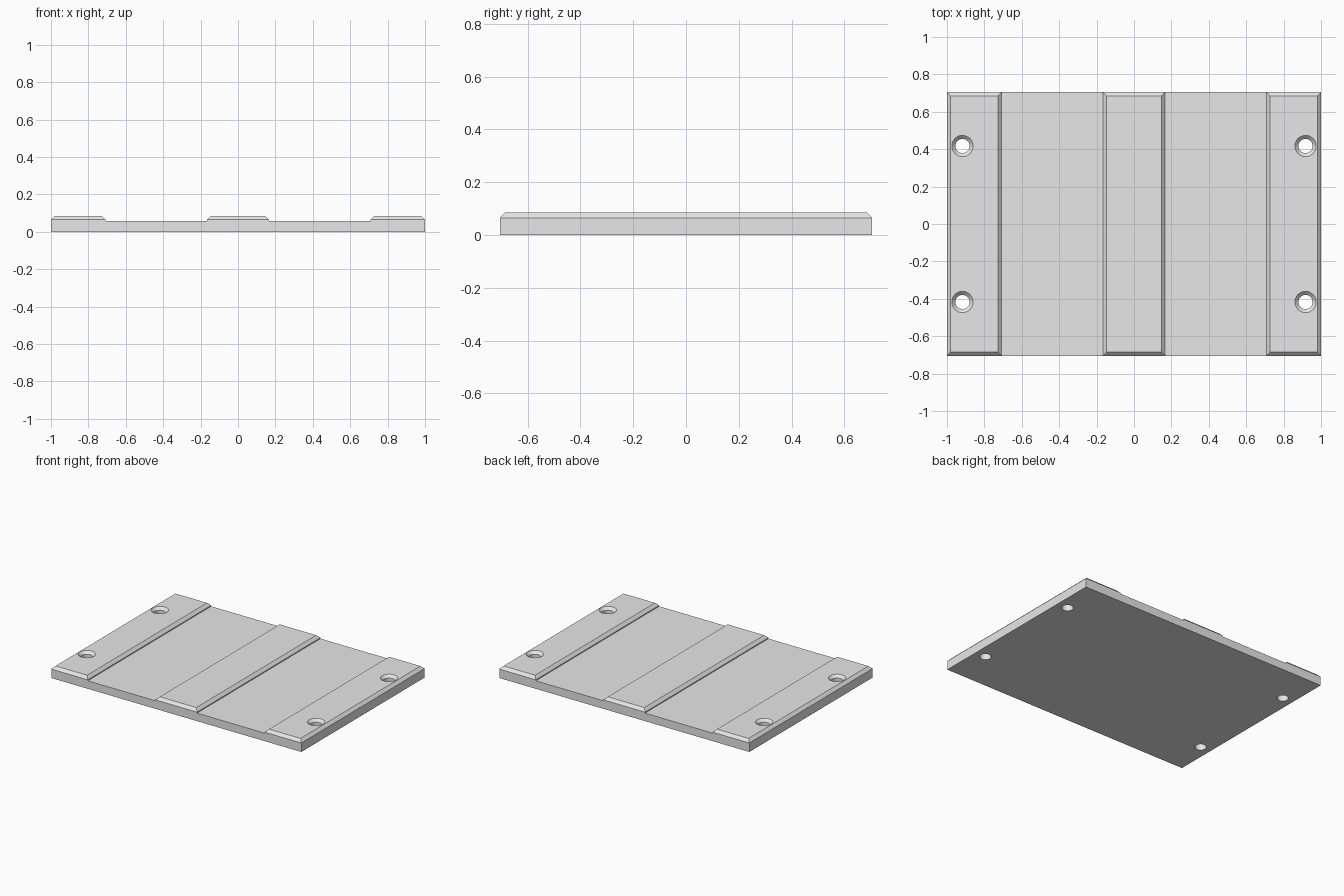
import bpy, bmesh, math

old = bpy.data.objects.get("Cube")
if old:
    bpy.data.objects.remove(old, do_unlink=True)

HALF_X, HALF_Y = 1.0, 0.705
SLAB_TOP, LEDGE, TOP = 0.058, 0.065, 0.085
CHAMFER = 0.02
HOLE_X, HOLE_Y, HOLE_R, SINK_R = 0.917, 0.417, 0.038, 0.057

grey = bpy.data.materials.new("light grey")
grey.use_nodes = True
grey.diffuse_color = (0.8, 0.8, 0.8, 1)
grey.node_tree.nodes["Principled BSDF"].inputs["Base Color"].default_value = (0.8, 0.8, 0.8, 1)


def loft(name, rings):
    """Solid from a stack of equal-length rings of points, capped at both ends."""
    bm = bmesh.new()
    loops = [[bm.verts.new(p) for p in ring] for ring in rings]
    n = len(loops[0])
    for low, high in zip(loops, loops[1:]):
        for i in range(n):
            j = (i + 1) % n
            bm.faces.new((low[i], low[j], high[j], high[i]))
    bm.faces.new(loops[0][::-1])
    bm.faces.new(loops[-1])
    bmesh.ops.recalc_face_normals(bm, faces=bm.faces)
    mesh = bpy.data.meshes.new(name)
    bm.to_mesh(mesh)
    bm.free()
    mesh.materials.append(grey)
    obj = bpy.data.objects.new(name, mesh)
    bpy.context.collection.objects.link(obj)
    return obj


def rect(x0, x1, z, inset=0):
    a, b, y = x0 + inset, x1 - inset, HALF_Y - inset
    return [(a, -y, z), (b, -y, z), (b, y, z), (a, y, z)]


def circle(x, y, r, z, n=32):
    return [(x + r * math.cos(math.tau * i / n), y + r * math.sin(math.tau * i / n), z)
            for i in range(n)]


def pad(name, x0, x1):
    return loft(name, [rect(x0, x1, SLAB_TOP), rect(x0, x1, LEDGE), rect(x0, x1, TOP, CHAMFER)])


# Base slab and the three raised, chamfered pads
slab = loft("base_slab", [rect(-HALF_X, HALF_X, 0), rect(-HALF_X, HALF_X, SLAB_TOP)])
right_pad = pad("right_pad", -HALF_X, -0.708)
left_pad = pad("left_pad", 0.708, HALF_X)
pad("centre_pad", -0.166, 0.166)

# Countersunk screw holes
sink = SINK_R - HOLE_R
for sx, side_pad in ((-1, right_pad), (1, left_pad)):
    for sy in (-1, 1):
        x, y = sx * HOLE_X, sy * HOLE_Y
        cutter = loft("hole_cutter", [circle(x, y, HOLE_R, -0.05),
                                      circle(x, y, HOLE_R, TOP - sink),
                                      circle(x, y, SINK_R + sink, TOP + sink)])
        cutter.hide_render = True
        for part in (slab, side_pad):
            mod = part.modifiers.new("screw_hole", "BOOLEAN")
            mod.operation = "DIFFERENCE"
            mod.solver = "EXACT"
            mod.object = cutter
            bpy.context.view_layer.objects.active = part
            bpy.ops.object.modifier_apply(modifier=mod.name)
        bpy.data.objects.remove(cutter, do_unlink=True)

# Smooth the hole walls only
for part in (slab, right_pad, left_pad):
    bpy.ops.object.select_all(action="DESELECT")
    part.select_set(True)
    bpy.context.view_layer.objects.active = part
    bpy.ops.object.shade_smooth_by_angle(angle=math.radians(30))
